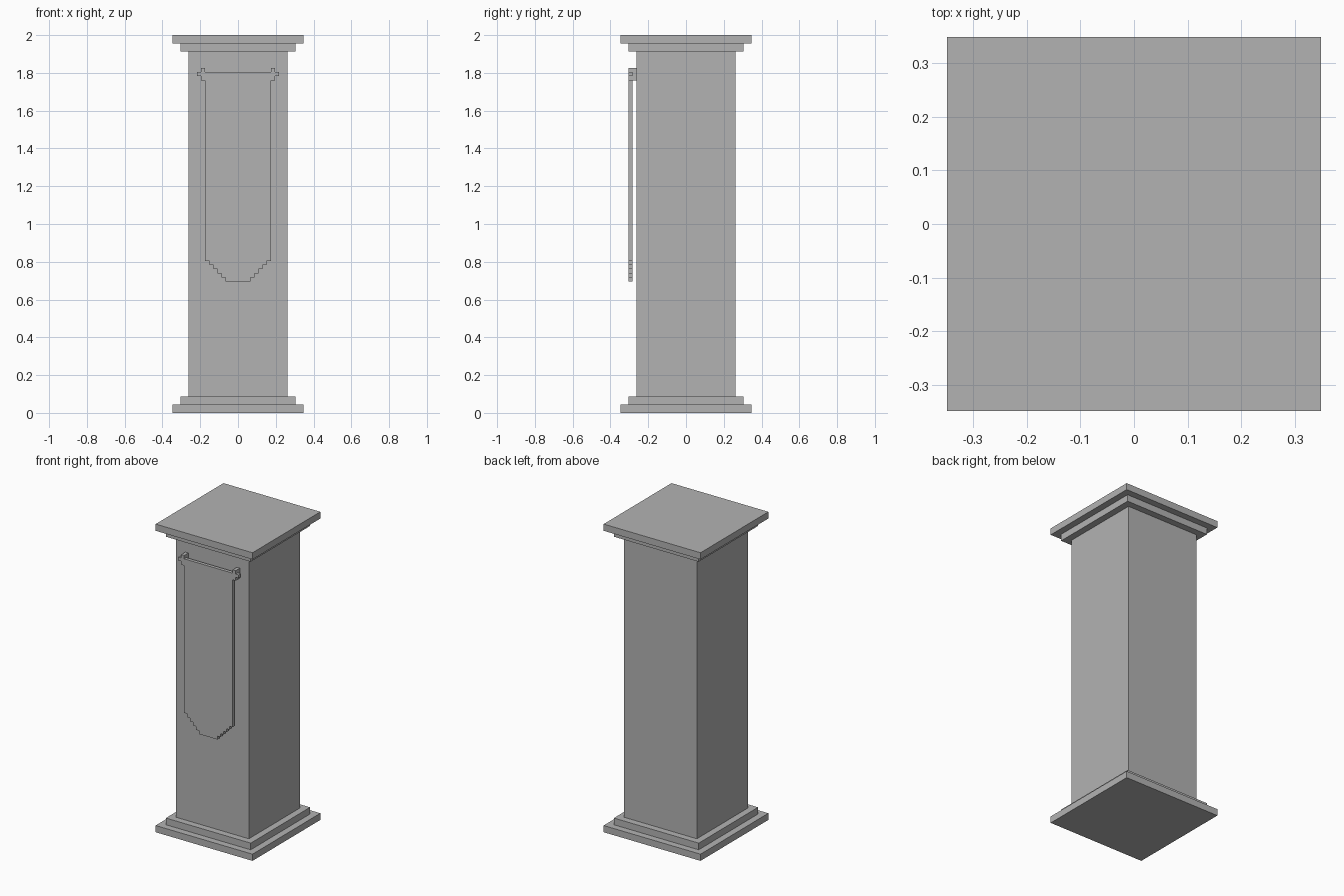
import bpy
import bmesh

cube = bpy.data.objects.get("Cube")
if cube:
    bpy.data.objects.remove(cube, do_unlink=True)

U = 2 / 92  # block unit that every part snaps to

stone = bpy.data.materials.new("grey stone")
stone.use_nodes = True
grey = (0.45, 0.45, 0.45, 1)
stone.diffuse_color = grey
stone.node_tree.nodes["Principled BSDF"].inputs["Base Color"].default_value = grey


def prism(name, outline, y0, y1):
    """Extrude an (x, z) outline from y0 to y1, all in block units."""
    bm = bmesh.new()
    face = bm.faces.new([bm.verts.new((x * U, y0 * U, z * U)) for x, z in outline])
    new = bmesh.ops.extrude_face_region(bm, geom=[face])["geom"]
    verts = [v for v in new if isinstance(v, bmesh.types.BMVert)]
    bmesh.ops.translate(bm, verts=verts, vec=(0, (y1 - y0) * U, 0))
    bmesh.ops.recalc_face_normals(bm, faces=bm.faces)
    mesh = bpy.data.meshes.new(name)
    bm.to_mesh(mesh)
    bm.free()
    mesh.materials.append(stone)
    obj = bpy.data.objects.new(name, mesh)
    bpy.context.collection.objects.link(obj)
    return obj


def box(name, x0, x1, y0, y1, z0, z1):
    return prism(name, [(x0, z0), (x1, z0), (x1, z1), (x0, z1)], y0, y1)


# Square pillar with stepped base and cap
for name, half, z0, z1 in [
    ("base_slab", 16, 0, 2),
    ("base_step", 14, 2, 4),
    ("shaft", 12, 4, 88),
    ("cap_step", 14, 88, 90),
    ("cap_slab", 16, 90, 92),
]:
    box(name, -half, half, -half, half, z0, z1)

# Hanging banner with a stair-stepped lower end
right_edge = []
for i in range(5):
    right_edge += [(3 + i, 32 + i), (3 + i, 33 + i)]
right_edge += [(8, 37), (8, 83)]
left_edge = [(-x, z) for x, z in reversed(right_edge)]
prism("banner", right_edge + left_edge, -14, -13)

# Wall brackets and rod ends on both sides of the banner
for side, s in (("left", 1), ("right", -1)):
    box(side + "_bracket", *sorted((8 * s, 9 * s)), -14, -12, 81, 84)
    box(side + "_rod_end", *sorted((9 * s, 10 * s)), -14, -13, 82, 83)
